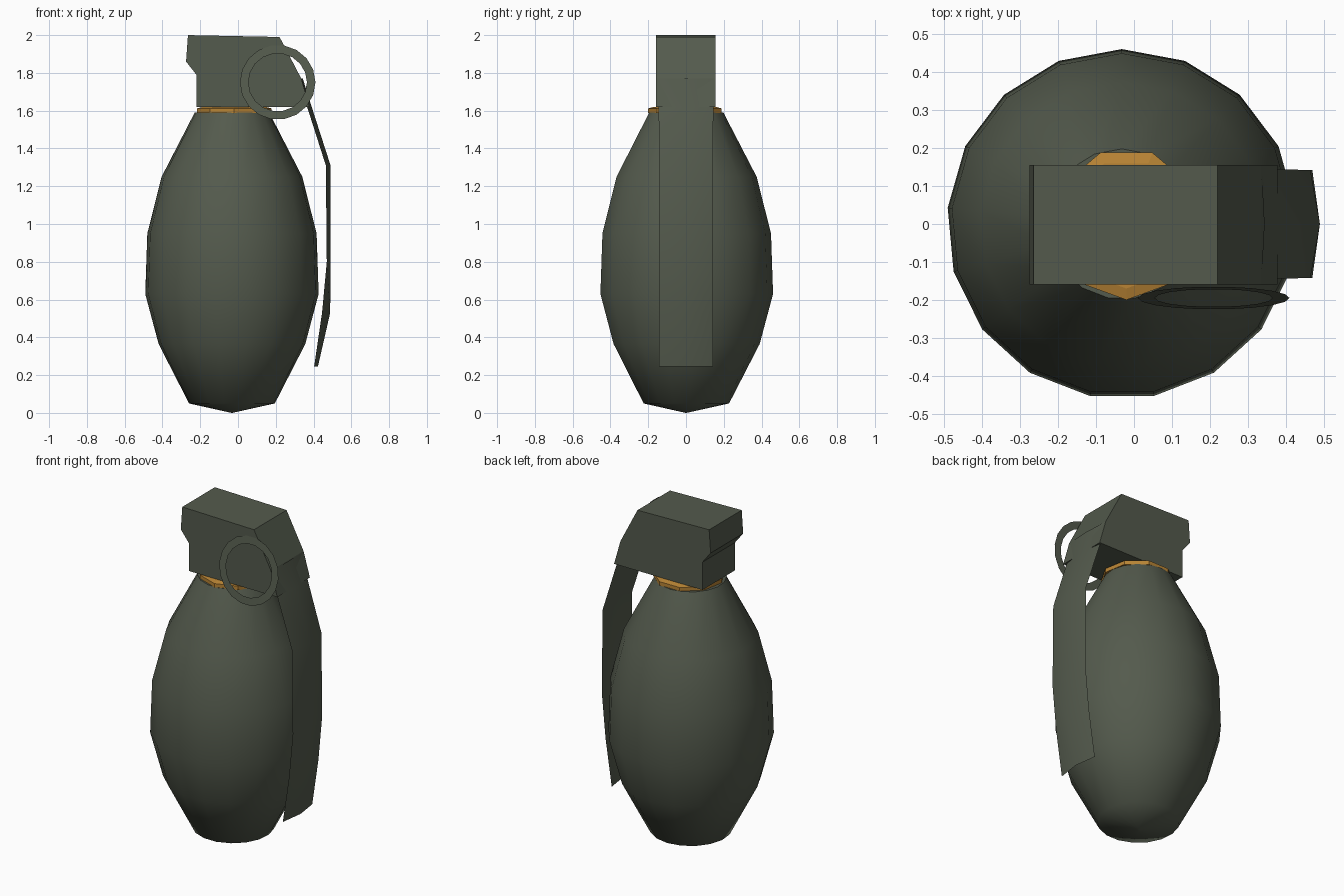
import bpy, bmesh, math

if "Cube" in bpy.data.objects:
    bpy.data.objects.remove(bpy.data.objects["Cube"])


def material(name, rgb):
    m = bpy.data.materials.new(name)
    m.diffuse_color = (*rgb, 1)
    m.use_nodes = True
    m.node_tree.nodes["Principled BSDF"].inputs["Base Color"].default_value = m.diffuse_color
    return m


olive = material("olive green", (0.088, 0.103, 0.074))
orange = material("orange", (0.48, 0.23, 0.035))


def build(name, verts, faces, mat, smooth=None, fix=True):
    me = bpy.data.meshes.new(name)
    me.from_pydata(verts, [], faces)
    if fix:
        bm = bmesh.new()
        bm.from_mesh(me)
        bmesh.ops.recalc_face_normals(bm, faces=bm.faces)
        bm.to_mesh(me)
        bm.free()
    me.materials.append(mat)
    ob = bpy.data.objects.new(name, me)
    bpy.context.collection.objects.link(ob)
    if smooth:
        bpy.ops.object.select_all(action='DESELECT')
        ob.select_set(True)
        bpy.context.view_layer.objects.active = ob
        bpy.ops.object.shade_smooth_by_angle(angle=math.radians(smooth))
    return ob


def lathe(name, profile, sides, start, cx, mat, smooth=None):
    """Spin (radius, z) rings around a vertical axis and cap both ends."""
    verts = []
    for r, z in profile:
        for i in range(sides):
            a = start + i * math.tau / sides
            verts.append((cx + r * math.cos(a), r * math.sin(a), z))
    faces = [tuple(range(sides)),
             tuple(range(len(verts) - sides, len(verts)))]
    for k in range(len(profile) - 1):
        for i in range(sides):
            j = (i + 1) % sides
            faces.append((k * sides + i, k * sides + j,
                          (k + 1) * sides + j, (k + 1) * sides + i))
    return build(name, verts, faces, mat, smooth)


# Egg-shaped body, one vertex column at the back
lathe("body", [(0.002, 0.0), (0.228, 0.05), (0.39, 0.365), (0.461, 0.63),
               (0.45, 0.95), (0.374, 1.25), (0.198, 1.59)],
      17, math.pi / 2, -0.032, olive, 60)

# Orange neck band
lathe("neck_band", [(0.2, 1.588), (0.2, 1.612), (0.17, 1.62)],
      9, -math.pi / 2, -0.02, orange)

# Head block: side profile extruded along y
side = [(-0.265, 2.0), (0.22, 1.99), (0.335, 1.77), (0.378, 1.62),
        (-0.22, 1.62), (-0.22, 1.79), (-0.275, 1.86)]
n = len(side)
build("head", [(x, y, z) for y in (-0.16, 0.155) for x, z in side],
      [tuple(range(n)), tuple(range(n, 2 * n))] +
      [(i, (i + 1) % n, n + (i + 1) % n, n + i) for i in range(n)], olive)

# Lever: bowed sheet, rows of (z, edge x, centre x, half width)
rows = [(1.77, 0.335, 0.343, 0.15), (1.62, 0.366, 0.39, 0.145),
        (1.31, 0.465, 0.49, 0.142), (0.8, 0.47, 0.49, 0.142),
        (0.53, 0.445, 0.488, 0.142), (0.245, 0.403, 0.423, 0.142)]
verts = []
for z, edge, mid, w in rows:
    verts += [(edge, -w, z), (mid, 0, z), (edge, w, z)]
faces = [(3 * k + c, 3 * k + c + 3, 3 * k + c + 4, 3 * k + c + 1)
         for k in range(len(rows) - 1) for c in (0, 1)]
build("lever", verts, faces, olive, 40, fix=False)

# Pull ring: flat annulus hanging in front of the head, bottom swung outward
sides, tilt = 18, math.asin(0.15)
verts = []
for r in (0.2, 0.155):
    for i in range(sides):
        a = i * math.tau / sides
        h = r * math.sin(a)
        verts.append((0.21 + r * math.cos(a), -0.195 + h * math.sin(tilt),
                      1.75 + h * math.cos(tilt)))
faces = [(i, (i + 1) % sides, sides + (i + 1) % sides, sides + i)
         for i in range(sides)]
build("pull_ring", verts, faces, olive, fix=False)
